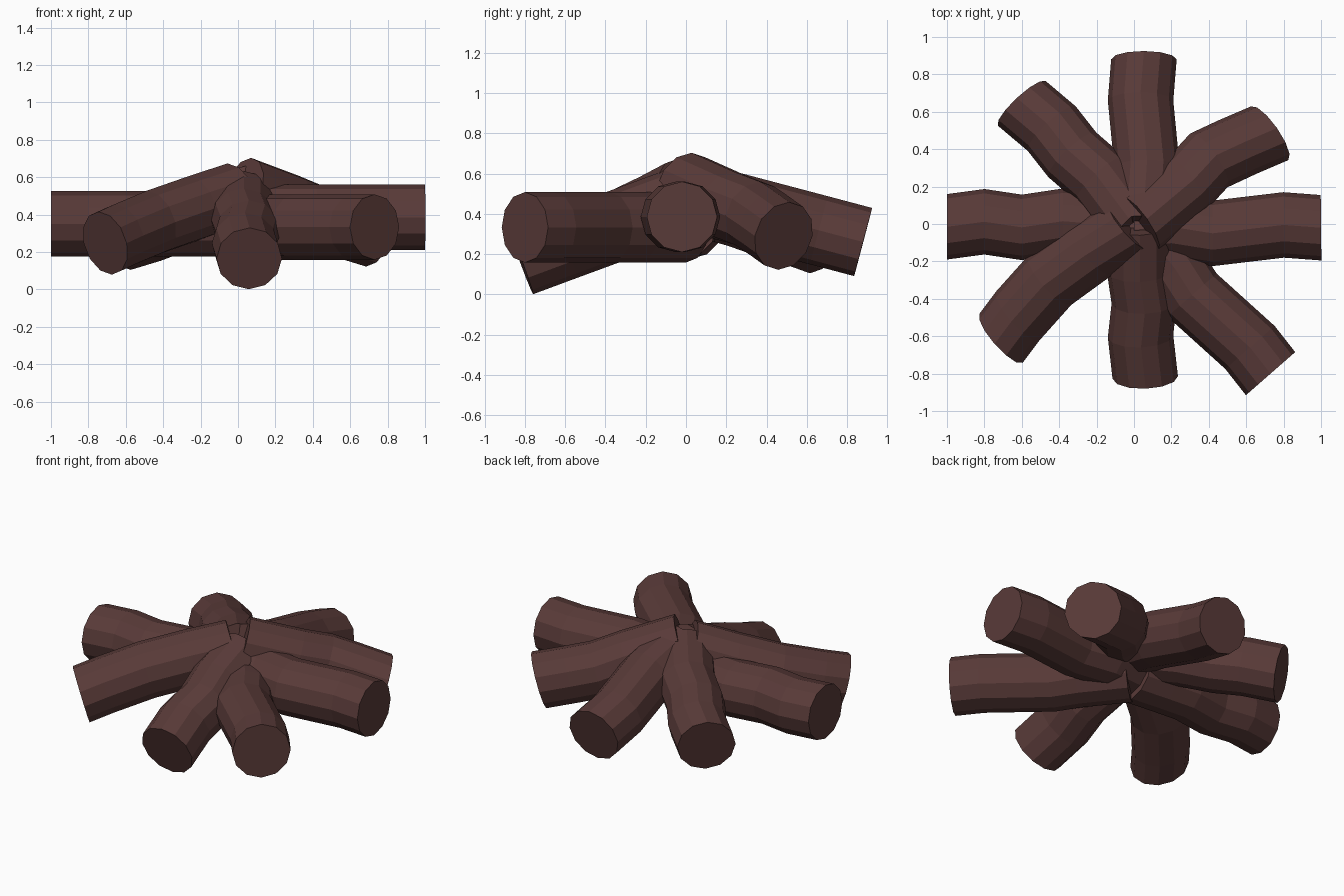
import bpy, bmesh, math
from mathutils import Vector

if "Cube" in bpy.data.objects:
    bpy.data.objects.remove(bpy.data.objects["Cube"])

SIDES, RADIUS = 12, 0.175

bark = bpy.data.materials.new("bark")
bark.diffuse_color = (0.10, 0.043, 0.040, 1)
bark.use_nodes = True
bark.node_tree.nodes["Principled BSDF"].inputs["Base Color"].default_value = bark.diffuse_color


def make_log(name, path, z_inner, z_outer):
    """Faceted log: identical parallel rings swept along a crooked plan path."""
    inner, outer = Vector(path[0]), Vector(path[-1])
    length = (outer - inner).length
    axis = Vector((*(outer - inner), z_outer - z_inner)).normalized()
    side = Vector((-axis.y, axis.x, 0)).normalized()
    up = axis.cross(side)
    bm = bmesh.new()
    rings = []
    for p in path:
        t = (Vector(p) - inner).dot((outer - inner) / length) / length
        c = Vector((p[0], p[1], z_inner + (z_outer - z_inner) * t))
        ring = []
        for i in range(SIDES):
            a = 2 * math.pi * i / SIDES
            ring.append(bm.verts.new(c + RADIUS * (math.cos(a) * side + math.sin(a) * up)))
        rings.append(ring)
    for a, b in zip(rings, rings[1:]):
        for i in range(SIDES):
            j = (i + 1) % SIDES
            bm.faces.new((a[i], a[j], b[j], b[i]))
    bm.faces.new(rings[0])
    bm.faces.new(rings[-1])
    bmesh.ops.recalc_face_normals(bm, faces=bm.faces)
    mesh = bpy.data.meshes.new(name)
    bm.to_mesh(mesh)
    bm.free()
    mesh.materials.append(bark)
    bpy.context.collection.objects.link(bpy.data.objects.new(name, mesh))


# Level logs left and right
make_log("right_log", [(0, -.03), (.2, -.015), (.42, -.05), (.8, -.005), (1, -.02)], .385, .385)
make_log("left_log", [(0, -.02), (-.2, .0), (-.38, .015), (-.6, -.018), (-.8, .012), (-1, -.015)], .35, .35)
make_log("front_right_log", [(.03, 0), (.22, -.24), (.31, -.38), (.62, -.66), (.73, -.80)], .333, .333)

# Logs leaning up to the middle of the pile
make_log("front_log", [(.03, 0), (.03, -.25), (.055, -.42), (.035, -.6), (.06, -.82)], .468, .165)
make_log("back_log", [(.05, 0), (.07, .3), (.035, .66), (.053, .88)], .493, .26)
make_log("front_left_log", [(-.02, -.01), (-.23, -.14), (-.45, -.30), (-.62, -.49), (-.71, -.61)], .505, .247)
make_log("back_left_log", [(0, 0), (-.18, .24), (-.33, .37), (-.44, .51), (-.60, .645)], .48, .275)
make_log("back_right_log", [(.03, 0), (.28, .21), (.40, .34), (.55, .41), (.725, .485)], .535, .29)
